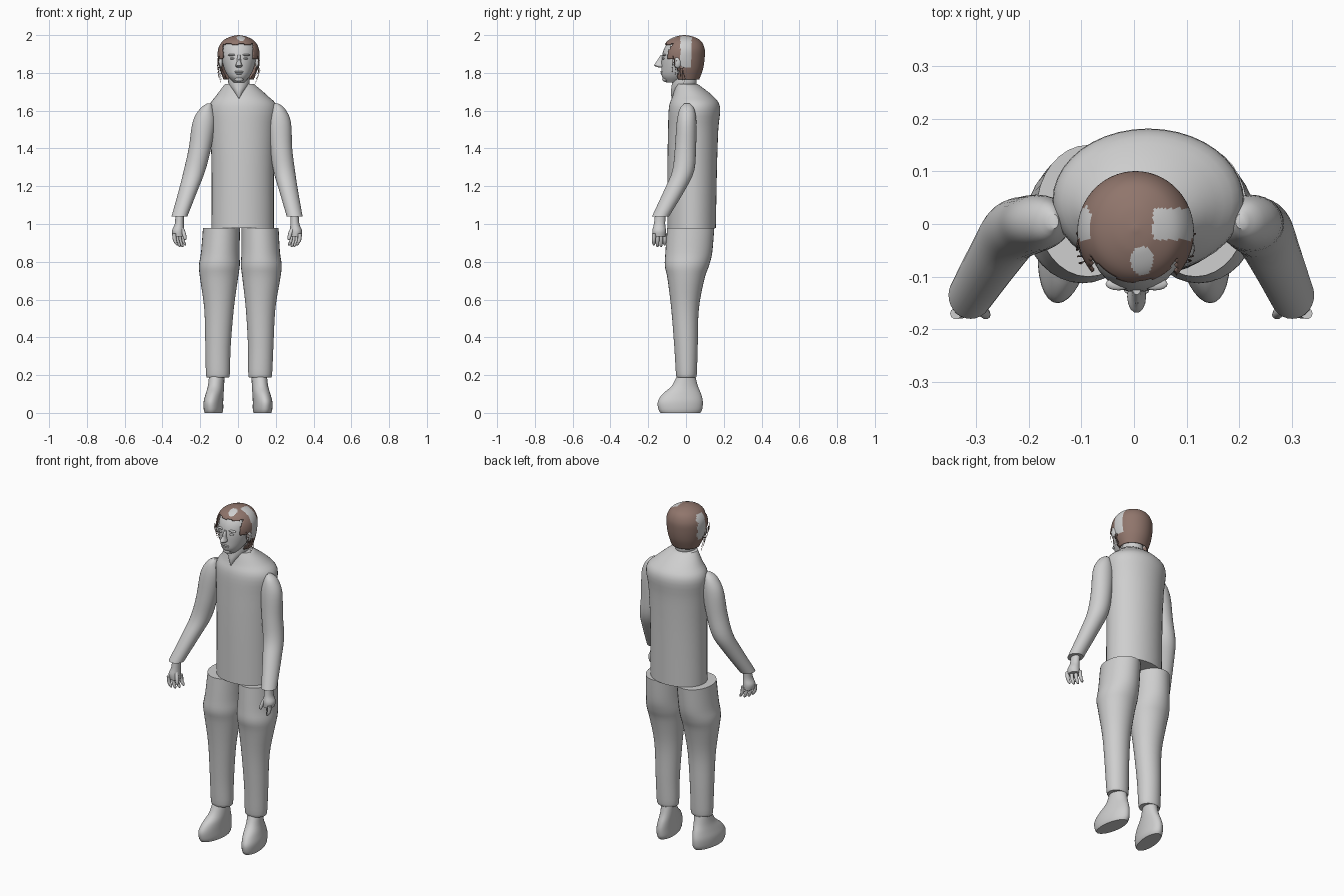
import bpy, bmesh, math, random
from mathutils import Vector

if "Cube" in bpy.data.objects:
    bpy.data.objects.remove(bpy.data.objects["Cube"])
random.seed(4)


def material(name, rgb):
    m = bpy.data.materials.new(name)
    m.use_nodes = True
    m.diffuse_color = (*rgb, 1)
    m.node_tree.nodes["Principled BSDF"].inputs["Base Color"].default_value = (*rgb, 1)
    return m


GREY = material("plain grey", (0.62, 0.62, 0.62))
BROWN = material("hair brown", (0.28, 0.18, 0.15))


def finish(name, bm, mats):
    bmesh.ops.recalc_face_normals(bm, faces=bm.faces[:])
    mesh = bpy.data.meshes.new(name)
    bm.to_mesh(mesh)
    bm.free()
    for m in mats:
        mesh.materials.append(m)
    for p in mesh.polygons:
        p.use_smooth = True
    mesh.set_sharp_from_angle(angle=math.radians(40))
    obj = bpy.data.objects.new(name, mesh)
    bpy.context.collection.objects.link(obj)
    return obj


def spline(rows, steps):
    """Catmull-Rom interpolation through the cross-sections."""
    rows = [Vector(r) for r in rows]
    out = []
    for i in range(len(rows) - 1):
        a, b, c, d = (rows[max(0, min(len(rows) - 1, i + k))] for k in (-1, 0, 1, 2))
        for s in range(steps):
            t = s / steps
            out.append(b + (c - a) * (t / 2) + (2 * a - 5 * b + 4 * c - d) * (t * t / 2)
                       + (3 * b - a - 3 * c + d) * (t ** 3 / 2))
    return out + [rows[-1]]


def loft(rows, n=28, steps=4, shear=0, bottom=True):
    """Skin level ellipses given as (x, y, z, half width, half depth)."""
    bm = bmesh.new()
    rings = []
    for x, y, z, rx, ry in spline(rows, steps):
        ring = []
        for k in range(n):
            a = math.tau * k / n
            dy = max(ry, .001) * math.sin(a)
            ring.append(bm.verts.new((x + max(rx, .001) * math.cos(a) + shear * dy, y + dy, z)))
        rings.append(ring)
    for lo, hi in zip(rings, rings[1:]):
        for k in range(n):
            j = (k + 1) % n
            bm.faces.new((lo[k], lo[j], hi[j], hi[k]))
    bm.faces.new(rings[-1])
    if bottom:
        bm.faces.new(rings[0])
    return bm


def part(name, rows, **kw):
    return finish(name, loft(rows, **kw), [GREY])


def sided(rows, s, centre):
    """Place sections given as distances from the body's middle on one side."""
    return [(centre(r[2]) + s * r[0], *r[1:]) for r in rows]


def blob(name, loc, size):
    bm = bmesh.new()
    bmesh.ops.create_uvsphere(bm, u_segments=16, v_segments=10, radius=1)
    for v in bm.verts:
        v.co = Vector(loc) + Vector(a * b for a, b in zip(v.co, size))
    return finish(name, bm, [GREY])


# Torso and neck, with the neck opening as a point at the front
part("shirt", [(.025, .03, .98, .165, .128), (.025, .033, 1.3, .165, .131),
               (.025, .038, 1.5, .172, .133), (.027, .045, 1.62, .18, .135),
               (.02, .035, 1.68, .135, .105), (.008, .005, 1.74, .078, .058)], n=40)
part("neck", [(.005, -.05, 1.665, .006, .026), (.005, -.03, 1.70, .03, .05),
              (.005, -.01, 1.74, .056, .065), (.005, -.01, 1.80, .052, .06)])

# Head and face
part("head", [(.005, -.06, 1.75, .028, .045), (.005, -.05, 1.78, .056, .077),
              (.005, -.035, 1.82, .077, .095), (.005, -.022, 1.88, .092, .106),
              (.005, -.015, 1.93, .09, .1), (.005, -.01, 1.97, .066, .075),
              (.005, -.01, 1.99, .03, .035)], n=36)
part("nose", [(.005, -.12, 1.828, .01, .02), (.005, -.138, 1.838, .018, .031),
              (.005, -.132, 1.86, .011, .025), (.005, -.122, 1.895, .008, .012)], n=14)
blob("upper_lip", (.005, -.126, 1.806, ), (.024, .01, .005))
blob("lower_lip", (.005, -.124, 1.796), (.02, .01, .005))
blob("chin", (.005, -.108, 1.766), (.024, .018, .014))
for s, side in ((-1, "right"), (1, "left")):
    blob(side + "_eye", (.005 + s * .033, -.117, 1.876), (.015, .009, .006))
    blob(side + "_brow", (.005 + s * .035, -.114, 1.895), (.024, .012, .006))
    blob(side + "_ear", (.005 + s * .098, -.045, 1.855), (.012, .02, .03))

# Hair shell, cut open over the face, with bare grey patches
hair = loft([(.003, 0, 1.765, .08, .07), (.003, -.012, 1.82, .1, .102),
             (.003, -.016, 1.88, .11, .115), (.003, -.012, 1.93, .107, .11),
             (.003, -.01, 1.97, .083, .088), (.003, -.01, 1.992, .042, .047),
             (.003, -.01, 2.0, .004, .004)], n=96, steps=8, bottom=False)
face_side = []
for f in hair.faces:
    x, y, z = f.calc_center_median()
    wave = .006 * math.sin(90 * x) + .004 * math.sin(140 * z)
    if y < -.045 + wave and z < 1.955 + wave and not (abs(x) > .082 and z > 1.87):
        face_side.append(f)
    strip = x > .035 + wave and -.03 < y < .03 and z > 1.83
    ear_patch = x < -.07 and -.03 < y < .04 + 2 * wave and 1.82 < z < 1.965
    crown = ((x - .015) / .022) ** 2 + ((y + .07) / .028) ** 2 < 1 and z > 1.95
    if strip or ear_patch or crown:
        f.material_index = 1
bmesh.ops.delete(hair, geom=face_side, context="FACES")
hair_obj = finish("hair", hair, [BROWN, GREY])
shell = hair_obj.modifiers.new("thickness", "SOLIDIFY")
shell.thickness = .006
shell.offset = -1

# Loose strands beside the face
strands = bpy.data.curves.new("loose_strands", "CURVE")
strands.dimensions = "3D"
strands.bevel_depth = .002
strands.bevel_resolution = 1
strands.materials.append(BROWN)
for s in (-1, 1):
    for i in range(6):
        sp = strands.splines.new("POLY")
        sp.points.add(3)
        y, z = -.07 + .012 * i, 1.89 - .012 * i
        for k, p in enumerate(sp.points):
            out = (.106, .108, .102, .088)[k] + random.uniform(-.006, .006)
            p.co = (.003 + s * out, y + random.uniform(-.006, .006), z - .03 * k, 1)
            p.radius = 1 - .25 * k
bpy.context.collection.objects.link(bpy.data.objects.new("loose_strands", strands))

ARM = [(.305, -.135, 1.04, .042, .045), (.265, -.06, 1.18, .05, .055),
       (.238, -.015, 1.28, .057, .058), (.215, -.003, 1.4, .059, .056),
       (.2, .003, 1.54, .06, .052), (.19, .005, 1.61, .035, .038),
       (.178, .005, 1.638, .01, .014)]
PALM = [(.31, -.142, .935, .03, .034), (.312, -.142, .965, .032, .036),
        (.306, -.14, 1.0, .024, .03), (.304, -.136, 1.05, .022, .028)]
LEG = [(.112, .002, .19, .055, .048), (.112, .002, .205, .063, .055),
       (.113, 0, .35, .067, .062), (.11, -.005, .55, .078, .073),
       (.112, 0, .71, .1, .098), (.111, .005, .78, .108, .117),
       (.107, .015, .85, .102, .124), (.102, .025, .98, .098, .125)]
FOOT = [(.13, -.03, 0, .045, .105), (.13, -.03, .02, .05, .116),
        (.13, -.03, .06, .05, .119), (.124, -.022, .1, .046, .102),
        (.116, -.006, .145, .042, .068), (.112, .002, .21, .04, .044)]

# Arms, hands, legs and feet on both sides
for s, side in ((-1, "right"), (1, "left")):
    arm_mid = lambda z: -.005 + .03 * (z - 1.04) / .6
    hand_mid = lambda z: -.005
    part(side + "_sleeve", sided(ARM, s, arm_mid))
    part(side + "_palm", sided(PALM, s, hand_mid), n=20)
    for i in range(4):
        x, y, tip = .333 - .014 * i, -.17 + .019 * i, .875 + .008 * abs(i - 1.5)
        finger = [(x - .016, y, tip, .004, .004), (x - .012, y, tip + .01, .009, .009),
                  (x - .003, y, .915, .01, .01), (x, y, .95, .011, .011)]
        part(f"{side}_finger_{i + 1}", sided(finger, s, hand_mid), n=10, steps=3)
    thumb = [(.275, -.172, .915, .004, .004), (.276, -.172, .925, .009, .009),
             (.283, -.165, .955, .011, .011), (.3, -.15, .99, .012, .012)]
    part(side + "_thumb", sided(thumb, s, hand_mid), n=10, steps=3)
    part(side + "_trouser_leg", sided(LEG, s, lambda z: .003 + .012 * z), n=32)
    part(side + "_foot", sided(FOOT, s, lambda z: 0), n=32, shear=-.12 * s)
